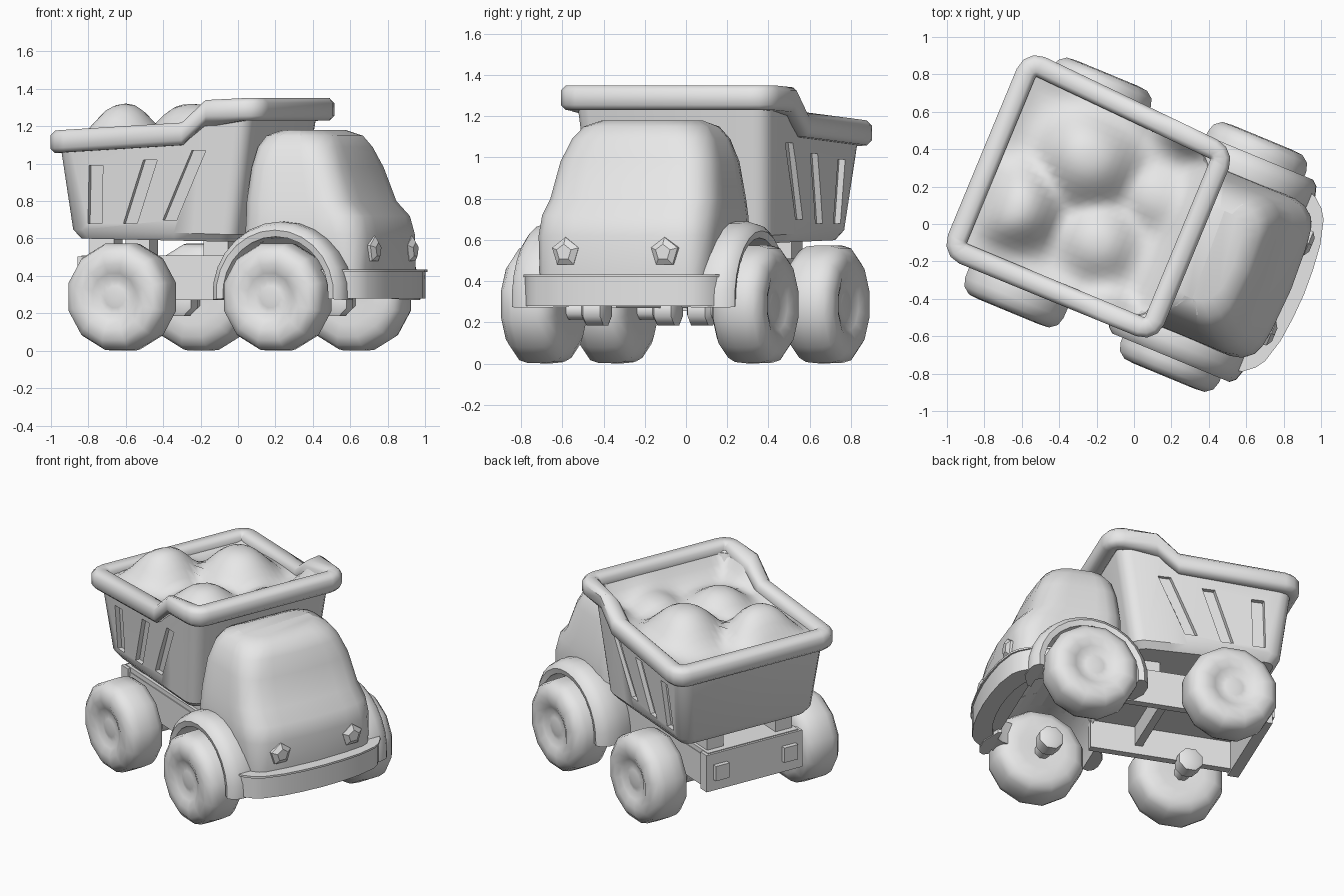
import bpy, bmesh, math
from mathutils import Matrix

if "Cube" in bpy.data.objects:
    bpy.data.objects.remove(bpy.data.objects["Cube"])

# Everything is built with the truck facing +x, then turned to its final heading
HEADING = Matrix.Rotation(math.radians(-22.5), 4, 'Z')
grey = bpy.data.materials.new("light_grey")
grey.diffuse_color = (0.8, 0.8, 0.8, 1)
grey.use_nodes = True
grey.node_tree.nodes["Principled BSDF"].inputs["Base Color"].default_value = grey.diffuse_color


def finish(name, bm, angle=40):
    bmesh.ops.recalc_face_normals(bm, faces=bm.faces)
    bm.transform(HEADING)
    me = bpy.data.meshes.new(name)
    bm.to_mesh(me)
    bm.free()
    me.materials.append(grey)
    ob = bpy.data.objects.new(name, me)
    bpy.context.collection.objects.link(ob)
    bpy.ops.object.select_all(action='DESELECT')
    ob.select_set(True)
    bpy.context.view_layer.objects.active = ob
    if angle:
        bpy.ops.object.shade_smooth_by_angle(angle=math.radians(angle))
    return ob


def loft(bm, rings, cyclic=False):
    """Skin a list of closed rings; cap the ends unless cyclic."""
    vs = [[bm.verts.new(p) for p in r] for r in rings]
    n = len(vs[0])
    for a, b in zip(vs, vs[1:] + ([vs[0]] if cyclic else [])):
        for i in range(n):
            bm.faces.new((a[i], a[(i + 1) % n], b[(i + 1) % n], b[i]))
    if not cyclic:
        bm.faces.new(vs[0])
        bm.faces.new(vs[-1])


def box(bm, c, s):
    bmesh.ops.create_cube(bm, size=1, matrix=Matrix.Translation(c) @ Matrix.Diagonal((*s, 1)))


def cut(ob, bm, name):
    """Subtract a hidden helper from an object."""
    cutter = finish(name, bm, 0)
    cutter.hide_render = True
    cutter.hide_set(True)
    mod = ob.modifiers.new(name, 'BOOLEAN')
    mod.operation, mod.object, mod.solver = 'DIFFERENCE', cutter, 'EXACT'


def rrect(x0, x1, y0, y1, r, xcuts=(), ycuts=()):
    """Rounded rectangle outline with extra points along its straight sides."""
    pts = []
    corners = [(x1 - r, y1 - r), (x0 + r, y1 - r), (x0 + r, y0 + r), (x1 - r, y0 + r)]
    for k, (cx, cy) in enumerate(corners):
        for a in (0, 30, 60, 90):
            t = math.radians(90 * k + a)
            pts.append((cx + r * math.cos(t), cy + r * math.sin(t)))
        if k == 0:
            pts += [(x0 + f * (x1 - x0), y1) for f in reversed(xcuts)]
        elif k == 1:
            pts += [(x0, y0 + f * (y1 - y0)) for f in reversed(ycuts)]
        elif k == 2:
            pts += [(x0 + f * (x1 - x0), y0) for f in xcuts]
        else:
            pts += [(x1, y0 + f * (y1 - y0)) for f in ycuts]
    return pts


# ---- dump bed ----
BV = 0.025                                   # sideways centre of the bed
STEP = (0.636, 0.75)                         # where the rim steps up


def rim_z(x):
    if x < -0.1:
        return 1.115 + 0.045 * (x + 0.89) / 0.79
    return 1.16 + 0.13 * min(1, (x + 0.1) / 0.14)


def taper(bm):
    """The bed widens slightly to the rear."""
    for v in bm.verts:
        v.co.y += -0.05 * v.co.x * (v.co.y - BV) - 0.025 * v.co.x


def bed_ring(x0, x1, h, r, zf):
    return [(x, y, zf(x)) for x, y in rrect(x0, x1, BV - h, BV + h, r, STEP)]


bm = bmesh.new()
loft(bm, [
    bed_ring(-0.76, 0.12, 0.43, 0.06, lambda x: 0.585 - 0.02 * x),
    bed_ring(-0.80, 0.16, 0.465, 0.08, lambda x: 0.625 - 0.03 * x),
    bed_ring(-0.855, 0.27, 0.515, 0.08, rim_z),
    bed_ring(-0.79, 0.25, 0.47, 0.07, rim_z),
    bed_ring(-0.74, 0.16, 0.43, 0.07, lambda x: 1.03)])
taper(bm)
bed = finish("dump_bed", bm, 35)

# slanted recesses on both bed sides
bm = bmesh.new()
for s in (-1, 1):
    for b, t, z0, z1 in ((-0.645, -0.625, 0.68, 0.99), (-0.44, -0.31, 0.68, 1.02), (-0.21, -0.03, 0.70, 1.07)):
        rings = []
        for x, z in ((b, z0), (t, z1)):
            h = 0.465 + 0.05 * (z - 0.63) / 0.5
            rings.append([(x + dx, BV + s * (h + dv), z)
                          for dx, dv in ((-0.04, -0.03), (0.04, -0.03), (0.04, 0.1), (-0.04, 0.1))])
        loft(bm, rings)
taper(bm)
cut(bed, bm, "slot_cutter")

# rounded rim around the bed
section = [(0, -.035), (0, .035), (-.025, .06), (-.085, .06), (-.11, .035), (-.11, -.035), (-.085, -.06), (-.025, -.06)]
bm = bmesh.new()
loft(bm, [[(x, y, rim_z(x) + dz) for x, y in
           rrect(-0.897 - d, 0.355 + d, BV - 0.575 - d, BV + 0.575 + d, 0.115 + d, STEP)]
          for d, dz in section], cyclic=True)
taper(bm)
finish("bed_rim", bm, 50)

# heaped load, rising into the rim at its edges
bm = bmesh.new()
bmesh.ops.create_grid(bm, x_segments=24, y_segments=22, size=1)
peaks = [(-0.62, -0.17, 0.23, 0.22), (-0.36, 0.23, 0.22, 0.24), (-0.14, -0.17, 0.14, 0.19), (0.04, 0.18, 0.08, 0.15)]
for v in bm.verts:
    t = max(abs(v.co.x), abs(v.co.y)) ** 6
    x, y = -0.275 + v.co.x * 0.53, BV + v.co.y * 0.48
    z = 1.10 + 0.08 * max(0, x + 0.3)
    z += max(a * math.exp(-(math.hypot(x - px, y - py) / w) ** 2.8) for px, py, a, w in peaks)
    v.co = (x, y, z + t * (rim_z(x) + 0.01 - z))
taper(bm)
finish("load", bm, 70)

# ---- cab ----
bm = bmesh.new()
rings = []
for z, x0, x1, h, r in ((0.30, .16, .86, .42, .06), (0.45, .18, .865, .44, .09), (0.62, .19, .865, .455, .12),
                        (0.72, .19, .84, .45, .13), (0.80, .19, .765, .435, .12), (0.98, .21, .70, .405, .11),
                        (1.09, .23, .65, .365, .11), (1.15, .26, .61, .32, .11), (1.18, .33, .53, .25, .09)):
    rings.append([(x + (0.045 * (1 - (y / h) ** 2) if x > (x0 + x1) / 2 else 0), y, z)
                  for x, y in rrect(x0, x1, -h, h, r, (.33, .67), (.25, .5, .75))])
loft(bm, rings)
cab = finish("cab", bm, 50)

# open wheel well running under the cab
bm = bmesh.new()
loft(bm, [[(0.455 + 0.31 * math.cos(a), y, 0.30 + 0.31 * math.sin(a))
           for a in (2 * math.pi * i / 24 for i in range(24))] for y in (-0.7, 0.7)])
cut(cab, bm, "well_cutter")

# curved front bumper with a thin lip on top
half = [(.70, .545), (.83, .50), (.885, .455), (.918, .405), (.953, .275), (.968, .14)]
plan = [(x, -y) for x, y in half] + [(.974, 0)] + half[::-1]
for name, z0, z1, g in (("bumper", 0.28, 0.42, 0), ("bumper_lip", 0.42, 0.433, 0.01)):
    bm = bmesh.new()
    outer = [(x + g, y * (1 + g)) for x, y in plan]
    inner = [(x - 0.11, y * 0.82) for x, y in plan[::-1]]
    vs = [[bm.verts.new((x, y, z)) for x, y in outer + inner] for z in (z0, z1)]
    n, m = len(vs[0]), len(plan)
    for i in range(n):
        j = (i + 1) % n
        bm.faces.new((vs[0][i], vs[0][j], vs[1][j], vs[1][i]))
    for row in vs:
        for i in range(m - 1):
            bm.faces.new((row[i], row[i + 1], row[n - 2 - i], row[n - 1 - i]))
    finish(name, bm, 40)

# gem shaped headlights
bm = bmesh.new()
for s in (-1, 1):
    loft(bm, [[(x, s * 0.26 + r * math.cos(a), 0.54 + r * math.sin(a))
               for a in (math.radians(90 + 72 * i) for i in range(5))]
              for x, r in ((0.84, .078), (0.902, .073), (0.922, .04))])
finish("headlights", bm, 20)

# front fenders arching over the wheels
bm = bmesh.new()
for s in (-1, 1):
    loft(bm, [[(0.455 + r * math.cos(a), s * v, 0.305 + r * math.sin(a))
               for r, v in ((.305, .30), (.33, .30), (.385, .42), (.385, .51), (.37, .56), (.34, .585), (.305, .575))]
              for a in (math.radians(-5 + 190 * i / 14) for i in range(15))])
finish("front_fenders", bm, 45)

# ---- wheels and axle stubs ----
tyre = [(.42, .06), (.41, .15), (.415, .22), (.44, .268), (.48, .29), (.54, .296), (.61, .294), (.655, .28),
        (.685, .24), (.69, .18), (.67, .13), (.65, .09), (.657, .06), (.66, .02)]
axle = [(.22, .06), (.23, .08), (.32, .08), (.34, .05), (.44, .05)]
for name, cx in (("rear", -0.44), ("front", 0.46)):
    for side, s in (("right", -1), ("left", 1)):
        for part, prof, n, cz in (("wheel", tyre, 12, 0.288), ("axle", axle, 8, 0.26)):
            bm = bmesh.new()
            loft(bm, [[(cx + r * math.cos(a), s * v, cz + r * math.sin(a))
                       for a in (2 * math.pi * (i + .5) / n for i in range(n))] for v, r in prof])
            finish(f"{name}_{side}_{part}", bm, 50)

# ---- chassis, open underneath ----
bm = bmesh.new()
box(bm, (-0.29, 0, 0.485), (0.96, 0.66, 0.05))
for s in (-1, 1):
    box(bm, (-0.29, s * 0.31, 0.375), (0.96, 0.05, 0.21))
box(bm, (-0.75, 0, 0.38), (0.07, 0.70, 0.25))
box(bm, (-0.12, 0, 0.40), (0.05, 0.60, 0.14))
finish("chassis", bm, 30)

# blocks carrying the bed
bm = bmesh.new()
for x in (-0.66, 0.0):
    for s in (-1, 1):
        box(bm, (x, s * 0.25, 0.555), (0.14, 0.12, 0.11))
finish("bed_mounts", bm, 30)

# square tail lights
bm = bmesh.new()
for s in (-1, 1):
    box(bm, (-0.795, s * 0.25, 0.38), (0.04, 0.10, 0.10))
finish("tail_lights", bm, 30)
